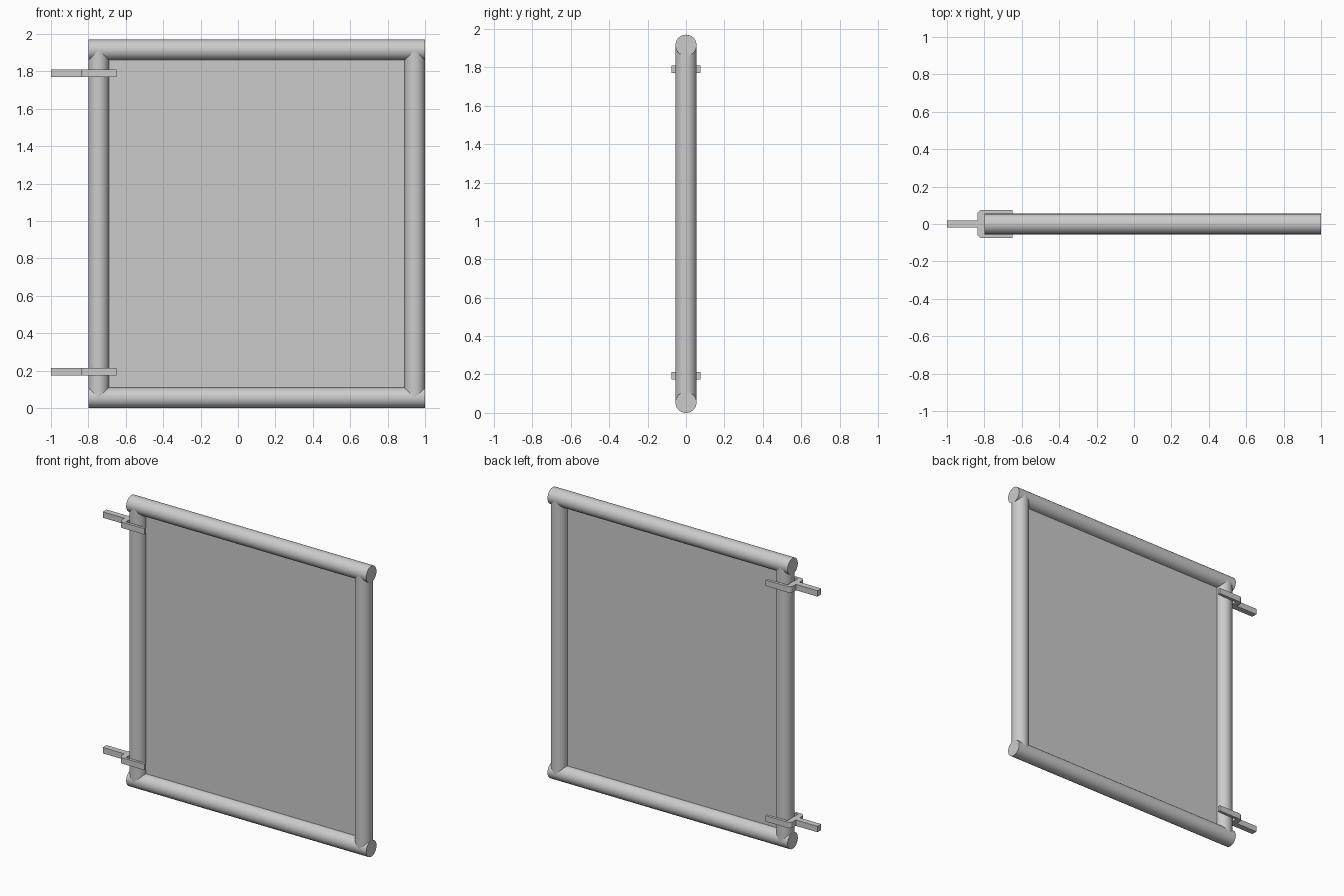
import bpy, bmesh, math
from mathutils import Vector

if "Cube" in bpy.data.objects:
    bpy.data.objects.remove(bpy.data.objects["Cube"])

R = 0.055
LEFT, RIGHT, TOP = -0.8, 1.0, 1.97


def tube(name, a, b):
    a, b = Vector(a), Vector(b)
    d = b - a
    bpy.ops.mesh.primitive_cylinder_add(vertices=40, radius=R, depth=d.length, location=(a + b) / 2)
    ob = bpy.context.object
    ob.name = name
    ob.rotation_euler = d.to_track_quat('Z', 'Y').to_euler()
    bpy.ops.object.shade_smooth_by_angle(angle=math.radians(40))
    return ob


def mesh_object(name, bm):
    me = bpy.data.meshes.new(name)
    bm.to_mesh(me)
    bm.free()
    ob = bpy.data.objects.new(name, me)
    bpy.context.collection.objects.link(ob)
    return ob


def hinge_bracket(name, z, height=0.04):
    # Half outline of the fork and its bar, mirrored across y = 0
    back, rad, outer = -0.838, 0.025, 0.075
    half = [(-1.0, 0.02), (back, 0.02)]
    for i in range(6):
        t = math.radians(180 - 18 * i)
        half.append((back + rad + rad * math.cos(t), outer - rad + rad * math.sin(t)))
    half += [(-0.65, outer), (-0.65, R + 0.001), (LEFT, R + 0.001)]
    outline = half + [(x, -y) for x, y in reversed(half)]
    bm = bmesh.new()
    face = bm.faces.new([bm.verts.new((x, y, z - height / 2)) for x, y in outline])
    ext = bmesh.ops.extrude_face_region(bm, geom=[face])
    bmesh.ops.translate(bm, vec=(0, 0, height),
                        verts=[v for v in ext['geom'] if isinstance(v, bmesh.types.BMVert)])
    bmesh.ops.recalc_face_normals(bm, faces=bm.faces)
    return mesh_object(name, bm)


# Tubular frame
for label, z in (("bottom", R), ("top", TOP - R)):
    tube(label + "_rail", (LEFT, 0, z), (RIGHT, 0, z))
for label, x in (("hinge", LEFT + R), ("latch", RIGHT - R)):
    tube(label + "_post", (x, 0, R), (x, 0, TOP - R))

# Thin infill panel on the centre plane
bm = bmesh.new()
x0, x1, z0, z1 = LEFT + R, RIGHT - R, R, TOP - R
bm.faces.new([bm.verts.new(p) for p in ((x0, 0, z0), (x1, 0, z0), (x1, 0, z1), (x0, 0, z1))])
mesh_object("infill_panel", bm)

# Forked hinge brackets around the left post
hinge_bracket("lower_hinge_bracket", 0.193)
hinge_bracket("upper_hinge_bracket", 1.79)
